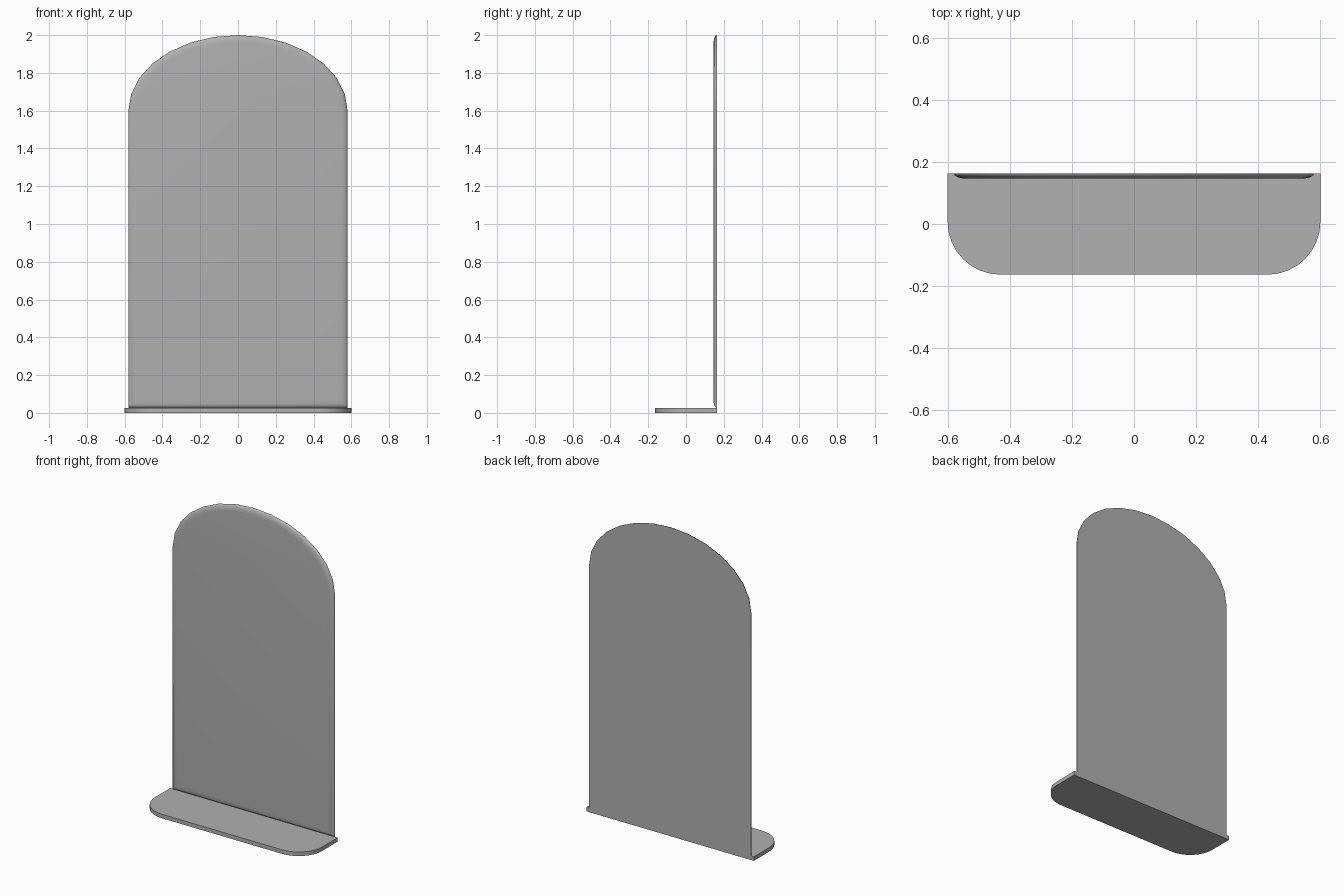
import bpy, bmesh
from math import sin, cos, pi, radians

if "Cube" in bpy.data.objects:
    bpy.data.objects.remove(bpy.data.objects["Cube"])

BACK = 0.163      # rear plane shared by shelf and panel
SHELF_H = 0.026

grey = bpy.data.materials.new("dark_grey")
grey.diffuse_color = (0.44, 0.44, 0.44, 1)
grey.use_nodes = True
grey.node_tree.nodes["Principled BSDF"].inputs["Base Color"].default_value = grey.diffuse_color


def loft(name, rings):
    """Skin a stack of equal-length rings and cap both ends."""
    bm = bmesh.new()
    vs = [[bm.verts.new(p) for p in ring] for ring in rings]
    n = len(rings[0])
    for a, b in zip(vs, vs[1:]):
        for i in range(n):
            j = (i + 1) % n
            bm.faces.new((a[i], a[j], b[j], b[i]))
    bm.faces.new(vs[0])
    bm.faces.new(vs[-1])
    bmesh.ops.recalc_face_normals(bm, faces=bm.faces)
    me = bpy.data.meshes.new(name)
    bm.to_mesh(me)
    bm.free()
    me.materials.append(grey)
    ob = bpy.data.objects.new(name, me)
    bpy.context.collection.objects.link(ob)
    bpy.ops.object.select_all(action='DESELECT')
    ob.select_set(True)
    bpy.context.view_layer.objects.active = ob
    bpy.ops.object.shade_smooth_by_angle(angle=radians(30))
    return ob


# Shelf: slab with rounded front corners
def shelf_ring(z, r=0.17, seg=8):
    left = [(-0.6 + r - r * cos(i / seg * pi / 2),
             -BACK + r - r * sin(i / seg * pi / 2), z) for i in range(seg + 1)]
    right = [(-x, y, z) for x, y, z in reversed(left)]
    return [(-0.6, BACK, z)] + left + right + [(0.6, BACK, z)]


loft("shelf", [shelf_ring(0), shelf_ring(SHELF_H)])


# Arched panel: elliptical top, softly rounded front edge
def panel_ring(inset, y, seg=14):
    w = 0.58 - inset
    arch = [(w * cos(i / seg * pi), y, 1.6 + (0.4 - inset) * sin(i / seg * pi))
            for i in range(seg + 1)]
    z0 = SHELF_H + inset
    return arch + [(-w, y, z0), (w, y, z0)]


EDGE, DEPTH, STEPS = 0.04, 0.017, 5
rings = []
for k in range(STEPS + 1):
    a = k / STEPS * pi / 2
    rings.append(panel_ring(EDGE * (1 - cos(a)), BACK - DEPTH * sin(a)))
loft("arched_panel", rings)
